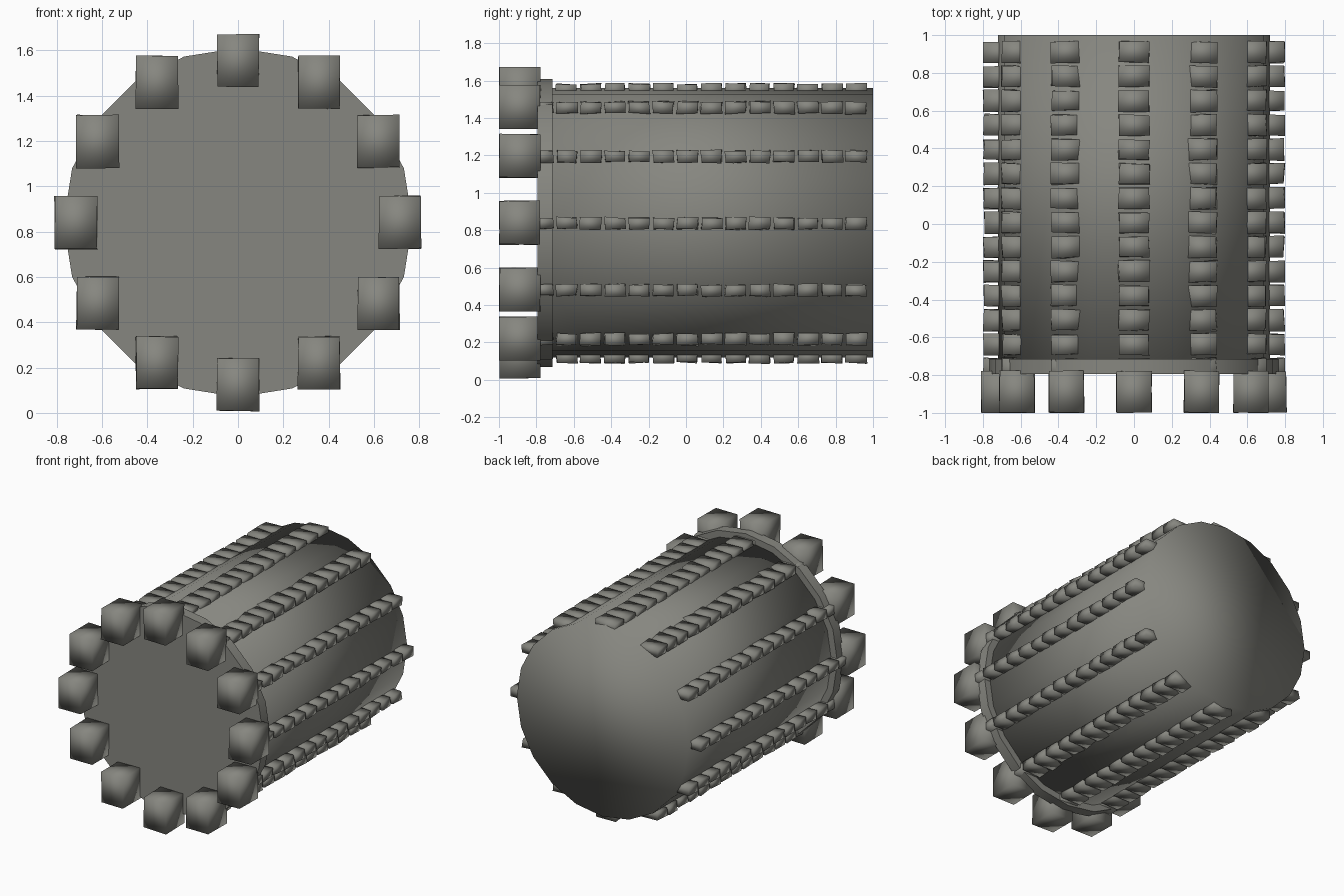
import bpy, bmesh, math, random
from mathutils import Vector, Matrix

random.seed(4)
cube = bpy.data.objects.get("Cube")
if cube:
    bpy.data.objects.remove(cube, do_unlink=True)

CENTRE_Z = 0.84
RING_R = 0.715
ROWS = 12

stone = bpy.data.materials.new("warm grey stone")
stone.use_nodes = True
colour = (0.24, 0.24, 0.215, 1)
stone.diffuse_color = colour
stone.node_tree.nodes["Principled BSDF"].inputs["Base Color"].default_value = colour


def finish(name, bm, smooth=True):
    bmesh.ops.recalc_face_normals(bm, faces=bm.faces)
    for face in bm.faces:
        face.smooth = smooth
    mesh = bpy.data.meshes.new(name)
    bm.to_mesh(mesh)
    bm.free()
    mesh.materials.append(stone)
    obj = bpy.data.objects.new(name, mesh)
    bpy.context.collection.objects.link(obj)
    return obj


def drum(name, radius, front, back):
    """Closed twenty-sided cylinder lying along y."""
    bm = bmesh.new()
    place = (Matrix.Translation((0, (front + back) / 2, CENTRE_Z))
             @ Matrix.Rotation(math.pi / 2, 4, "X")
             @ Matrix.Rotation(math.pi / 2, 4, "Z"))
    bmesh.ops.create_cone(bm, cap_ends=True, segments=20, radius1=radius,
                          radius2=radius, depth=back - front, matrix=place)
    return finish(name, bm)


def add_block(bm, centre, size, wobble):
    """Upright box with slightly uneven corners."""
    place = Matrix.Translation(centre) @ Matrix.Diagonal((*size, 1))
    for v in bmesh.ops.create_cube(bm, size=1, matrix=place)["verts"]:
        v.co += Vector([random.uniform(-wobble, wobble) for _ in range(3)])


# Main drum and front rim
drum("drum_body", RING_R + 0.005, -0.75, 1.0)
rim = drum("front_rim", 0.77, -0.795, -0.715)
bpy.ops.object.select_all(action="DESELECT")
rim.select_set(True)
bpy.context.view_layer.objects.active = rim
bpy.ops.object.shade_smooth_by_angle(angle=math.radians(40))

# Rows of small studs along the drum, and one large block ahead of each row
blocks = bmesh.new()
for i in range(ROWS):
    angle = i * math.tau / ROWS
    x = RING_R * math.cos(angle)
    z = CENTRE_Z + RING_R * math.sin(angle)
    studs = bmesh.new()
    for k in range(14):
        y = 0.91 - k * 0.129
        add_block(studs, (x, y, z - 0.003), (0.16, 0.11, 0.062), 0.006)
    finish(f"stud_row_{i + 1}", studs)
    add_block(blocks, (x, -0.888, z), (0.186, 0.22, 0.232), 0.003)
finish("front_blocks", blocks)
